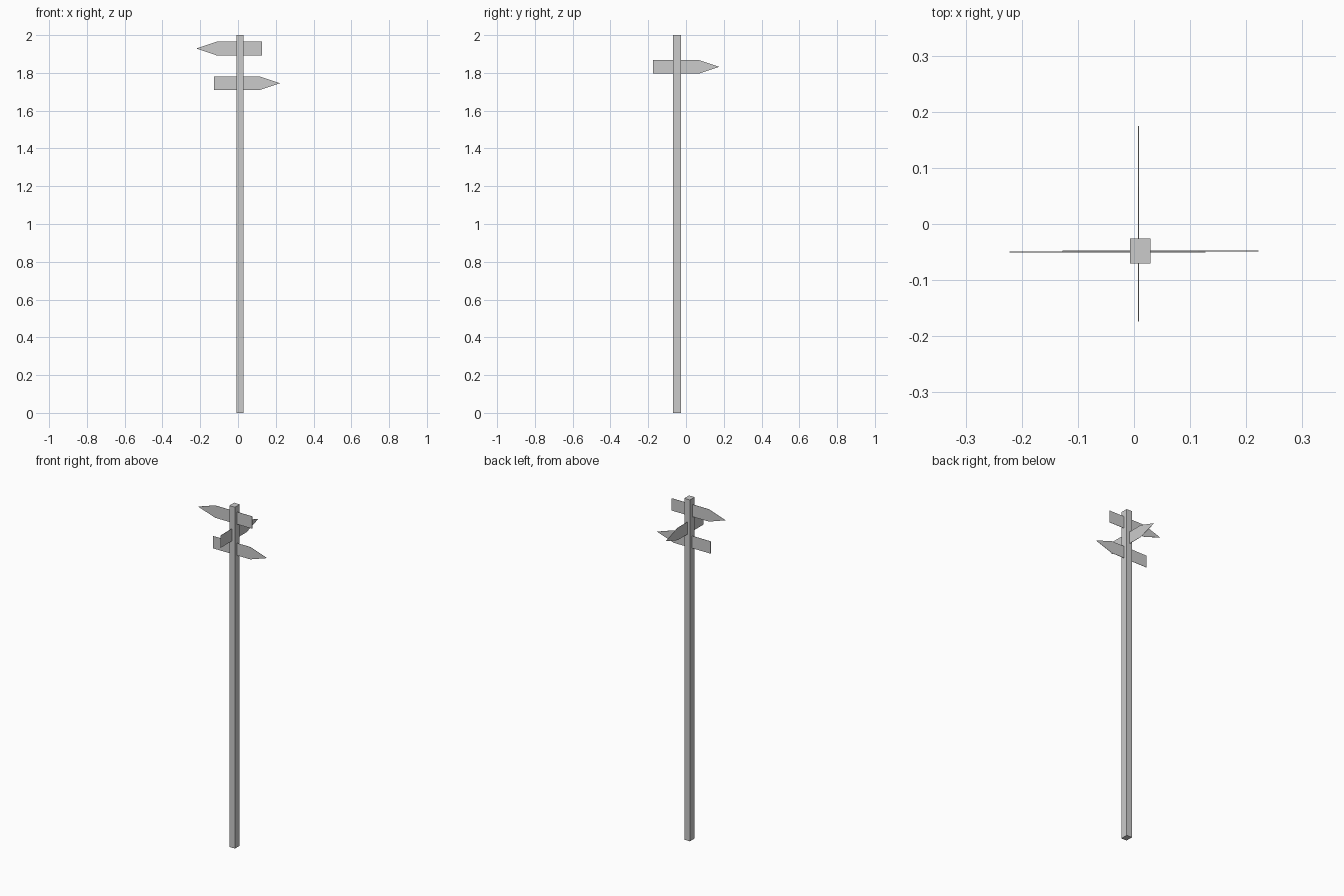
import bpy, bmesh
from math import radians
from mathutils import Matrix

if "Cube" in bpy.data.objects:
    bpy.data.objects.remove(bpy.data.objects["Cube"])

POST_X, POST_Y = 0.011, -0.048
THICK = 0.0015


def add_object(name, bm):
    bmesh.ops.recalc_face_normals(bm, faces=bm.faces)
    mesh = bpy.data.meshes.new(name)
    bm.to_mesh(mesh)
    bm.free()
    obj = bpy.data.objects.new(name, mesh)
    bpy.context.collection.objects.link(obj)
    return obj


def arrow_board(name, location, angle):
    """Thin five-sided arrow board pointing along local +x."""
    profile = [(-0.175, -0.036), (0.066, -0.036), (0.174, 0),
               (0.066, 0.036), (-0.175, 0.036)]
    bm = bmesh.new()
    face = bm.faces.new([bm.verts.new((x, -THICK / 2, z)) for x, z in profile])
    ext = bmesh.ops.extrude_face_region(bm, geom=[face])
    moved = [g for g in ext["geom"] if isinstance(g, bmesh.types.BMVert)]
    bmesh.ops.translate(bm, verts=moved, vec=(0, THICK, 0))
    obj = add_object(name, bm)
    obj.location = location
    obj.rotation_euler.z = radians(angle)


# square post
bm = bmesh.new()
bmesh.ops.create_cube(bm, size=1, matrix=Matrix.Translation((POST_X, POST_Y, 1))
                      @ Matrix.Diagonal((0.036, 0.044, 2, 1)))
add_object("post", bm)

# direction boards running through the post
arrow_board("upper_board", (-0.048, -0.050, 1.929), 180)
arrow_board("middle_board", (0.008, 0.001, 1.832), 90)
arrow_board("lower_board", (0.048, -0.048, 1.745), 0)
